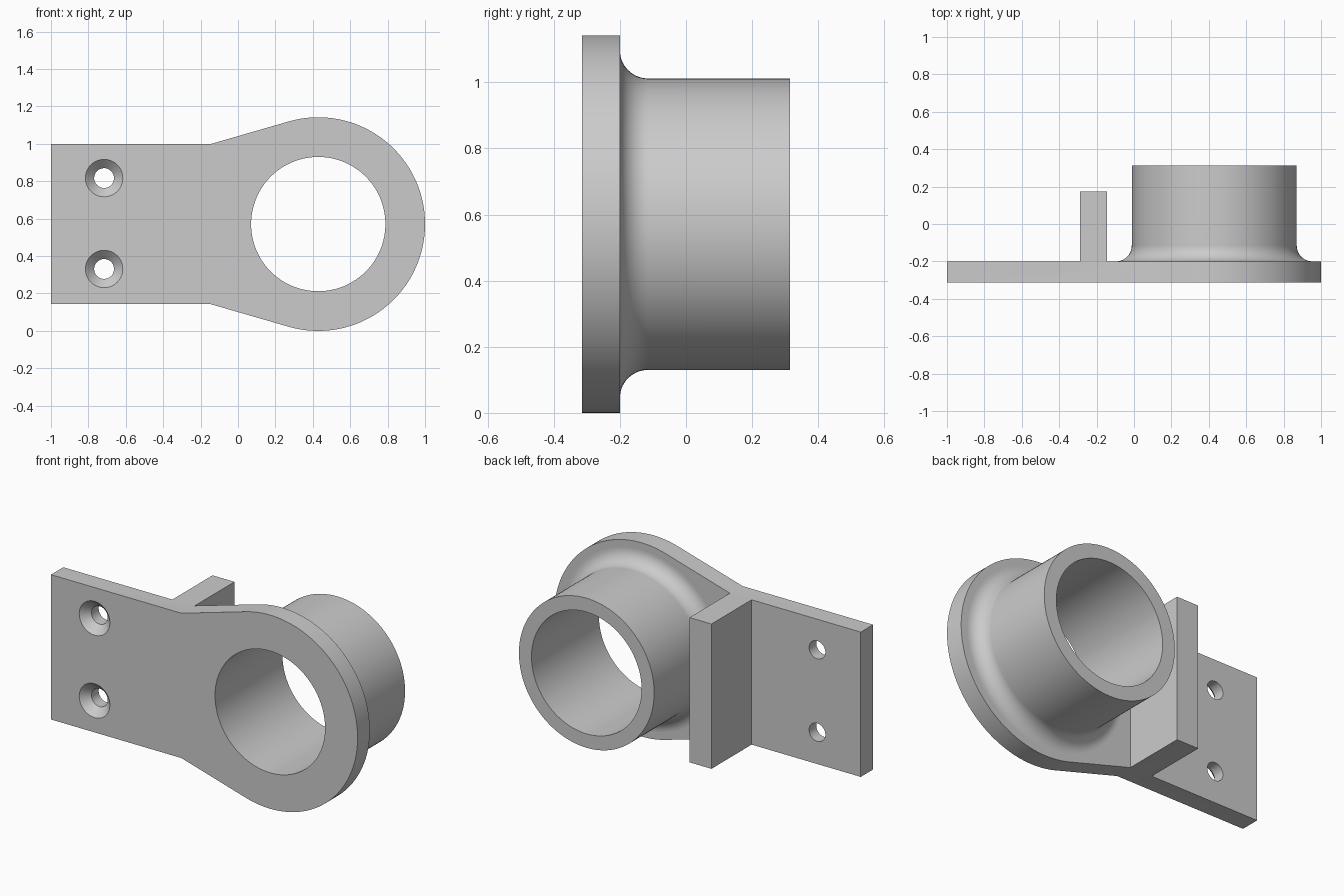
import bpy, bmesh
from math import cos, sin, pi, atan2, acos, hypot, radians
from mathutils import Vector

if "Cube" in bpy.data.objects:
    bpy.data.objects.remove(bpy.data.objects["Cube"], do_unlink=True)

FRONT, FACE, BACK = -0.314, -0.2, 0.314     # plate front, plate rear, collar end
CX, CZ = 0.429, 0.571                       # bore axis
EYE_R, TUBE_R, BORE_R, FILLET = 0.571, 0.441, 0.359, 0.085
HALF = 0.427                                # half height of the flat plate
SEGS = 128

grey = bpy.data.materials.new("plain grey")
grey.use_nodes = True
colour = (0.6, 0.6, 0.6, 1)
grey.diffuse_color = colour
grey.node_tree.nodes["Principled BSDF"].inputs["Base Color"].default_value = colour


def finish(name, bm):
    bmesh.ops.recalc_face_normals(bm, faces=bm.faces)
    mesh = bpy.data.meshes.new(name)
    bm.to_mesh(mesh)
    bm.free()
    mesh.materials.append(grey)
    obj = bpy.data.objects.new(name, mesh)
    bpy.context.collection.objects.link(obj)
    return obj


def prism(name, outline, y0, y1):
    """Extrude an x-z outline from y0 to y1."""
    bm = bmesh.new()
    face = bm.faces.new([bm.verts.new((x, y0, z)) for x, z in outline])
    ext = bmesh.ops.extrude_face_region(bm, geom=[face])["geom"]
    moved = [v for v in ext if isinstance(v, bmesh.types.BMVert)]
    bmesh.ops.translate(bm, verts=moved, vec=(0, y1 - y0, 0))
    return finish(name, bm)


def turned(name, profile, x, z, segs):
    """Solid of revolution about a y axis from (radius, y) points, capped at both ends."""
    bm = bmesh.new()
    rings = [[bm.verts.new((x + r * cos(2 * pi * i / segs), y, z + r * sin(2 * pi * i / segs)))
              for i in range(segs)] for r, y in profile]
    for a, b in zip(rings, rings[1:]):
        for i in range(segs):
            j = (i + 1) % segs
            bm.faces.new((a[i], a[j], b[j], b[i]))
    bm.faces.new(rings[0])
    bm.faces.new(rings[-1])
    return finish(name, bm)


def combine(target, other, operation):
    mod = target.modifiers.new(operation, "BOOLEAN")
    mod.operation, mod.solver, mod.object = operation, "EXACT", other
    bpy.ops.object.select_all(action="DESELECT")
    target.select_set(True)
    bpy.context.view_layer.objects.active = target
    bpy.ops.object.modifier_apply(modifier=mod.name)
    bpy.data.objects.remove(other, do_unlink=True)


# Plate: rectangle blending by tangents into a round eye
neck = Vector((-0.15 - CX, HALF))
tangent = atan2(neck.y, neck.x) - acos(EYE_R / neck.length)
arc = [tangent - 2 * tangent * i / SEGS for i in range(SEGS + 1)]
outline = [(-1, CZ + HALF), (-0.15, CZ + HALF)]
outline += [(CX + EYE_R * cos(a), CZ + EYE_R * sin(a)) for a in arc]
outline += [(-0.15, CZ - HALF), (-1, CZ - HALF)]
bracket = prism("mounting_bracket", outline, FRONT, FACE)

# Collar with a concave fillet at its root
root = TUBE_R + FILLET
profile = [(root, FACE - 0.05)]
profile += [(root - FILLET * sin(t), FACE + FILLET * (1 - cos(t)))
            for t in (pi / 2 * i / 14 for i in range(15))]
profile.append((TUBE_R, BACK))
combine(bracket, turned("collar", profile, CX, CZ, SEGS), "UNION")

# Upright rib across the plate
rib = [(x, CZ + s) for x, s in ((-0.288, -HALF), (-0.145, -HALF), (-0.145, HALF), (-0.288, HALF))]
combine(bracket, prism("rib", rib, FACE - 0.05, 0.174), "UNION")

# Main bore
combine(bracket, turned("bore_cutter", [(BORE_R, FRONT - 0.1), (BORE_R, BACK + 0.1)], CX, CZ, SEGS),
        "DIFFERENCE")

# Countersunk screw holes
SCREW_R, SINK_R = 0.053, 0.1
screw = [(SINK_R + 0.02, FRONT - 0.02), (SCREW_R, FRONT + SINK_R - SCREW_R), (SCREW_R, FACE + 0.05)]
for side in (-1, 1):
    combine(bracket, turned("screw_cutter", screw, -0.716, CZ + 0.003 + side * 0.243, 64), "DIFFERENCE")

# Smooth round walls, keep flat faces crisp
bpy.ops.object.shade_smooth_by_angle(angle=radians(25))
bracket.modifiers.new("Weighted Normals", "WEIGHTED_NORMAL").keep_sharp = True
